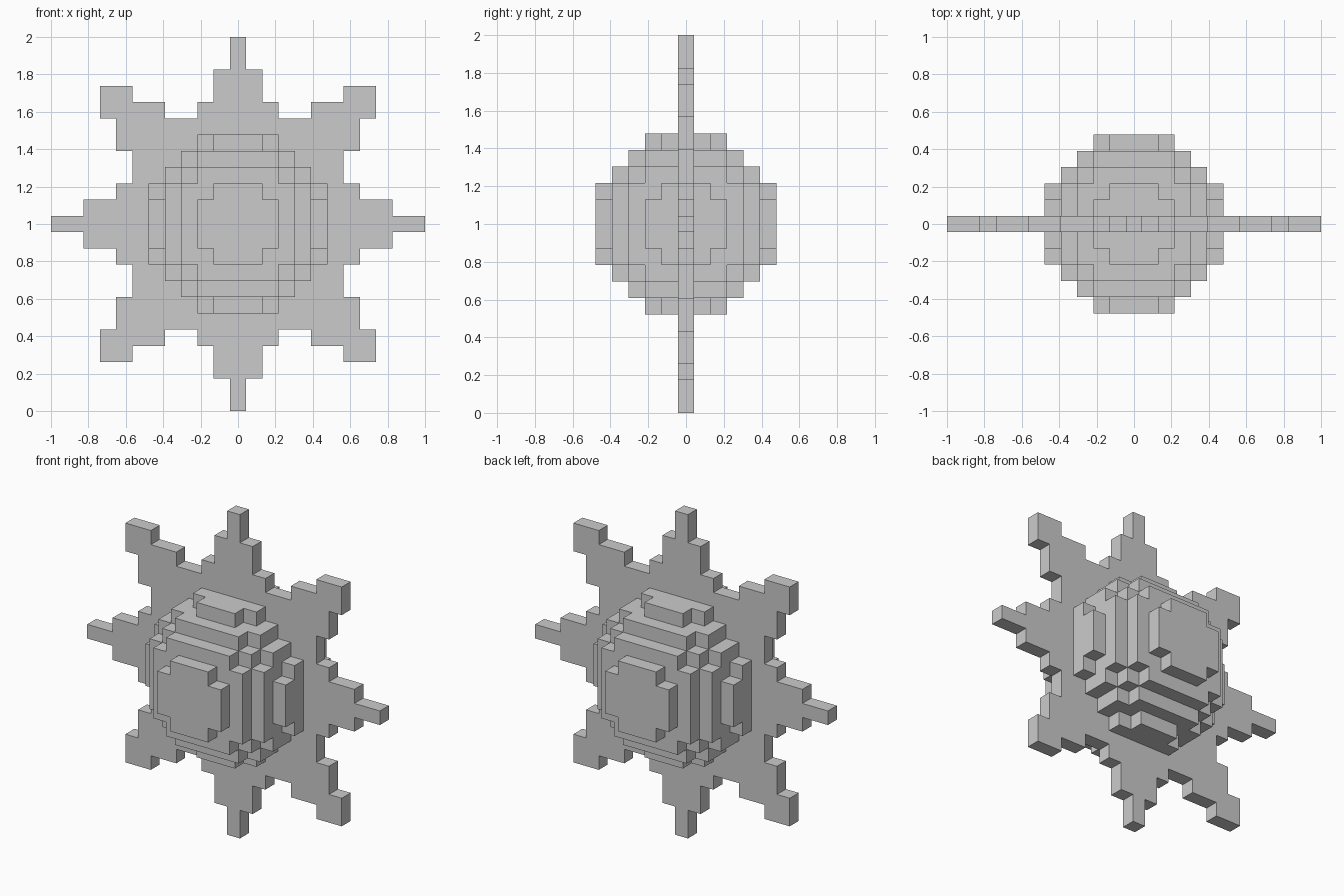
import bpy, bmesh, math
from mathutils import Vector

if "Cube" in bpy.data.objects:
    bpy.data.objects.remove(bpy.data.objects["Cube"])

U = 2 / 23          # block size: the model is 23 blocks wide
N = 11

# Allowed offsets from the axis, per distance along it (eightfold symmetric plate)
RAYS = {11: {0}, 10: {0}, 9: {0, 1}, 8: {0, 1, 7, 8}, 7: {0, 1, 2, 5, 6, 7}}


def in_plate(x, z):
    a, b = max(abs(x), abs(z)), min(abs(x), abs(z))
    return a <= 6 or b in RAYS[a]


span = range(-N, N + 1)
ball_span = range(-5, 6)
plate = {(x, 0, z) for x in span for z in span if in_plate(x, z)}
ball = {(x, y, z) for x in ball_span for y in ball_span for z in ball_span
        if y and x * x + y * y + z * z <= 5.5 ** 2}
solid = plate | ball


def build(name, cells):
    """Skin the blocks, leaving out every face buried against another block."""
    bm = bmesh.new()
    for c in sorted(cells):
        for axis in range(3):
            for s in (-1, 1):
                n = Vector((0, 0, 0))
                n[axis] = s
                if tuple(int(c[i] + n[i]) for i in range(3)) in solid:
                    continue
                t = Vector((0, 0, 0))
                t[(axis + 1) % 3] = 1
                b = n.cross(t)
                mid = Vector(c) + n / 2
                quad = [mid + (i * t + j * b) / 2
                        for i, j in ((-1, -1), (1, -1), (1, 1), (-1, 1))]
                bm.faces.new([bm.verts.new(p * U + Vector((0, 0, 1))) for p in quad])
    bmesh.ops.remove_doubles(bm, verts=bm.verts, dist=U * 0.01)
    # Merge flat neighbours into large faces
    bmesh.ops.dissolve_limit(bm, angle_limit=math.radians(1),
                             verts=bm.verts, edges=bm.edges)
    mesh = bpy.data.meshes.new(name)
    bm.to_mesh(mesh)
    bm.free()
    bpy.context.collection.objects.link(bpy.data.objects.new(name, mesh))


# Thin upright plate with eight rays
build("ray_plate", plate)
# Stepped ball, bulging from the front and back of the plate
build("block_ball", ball)
